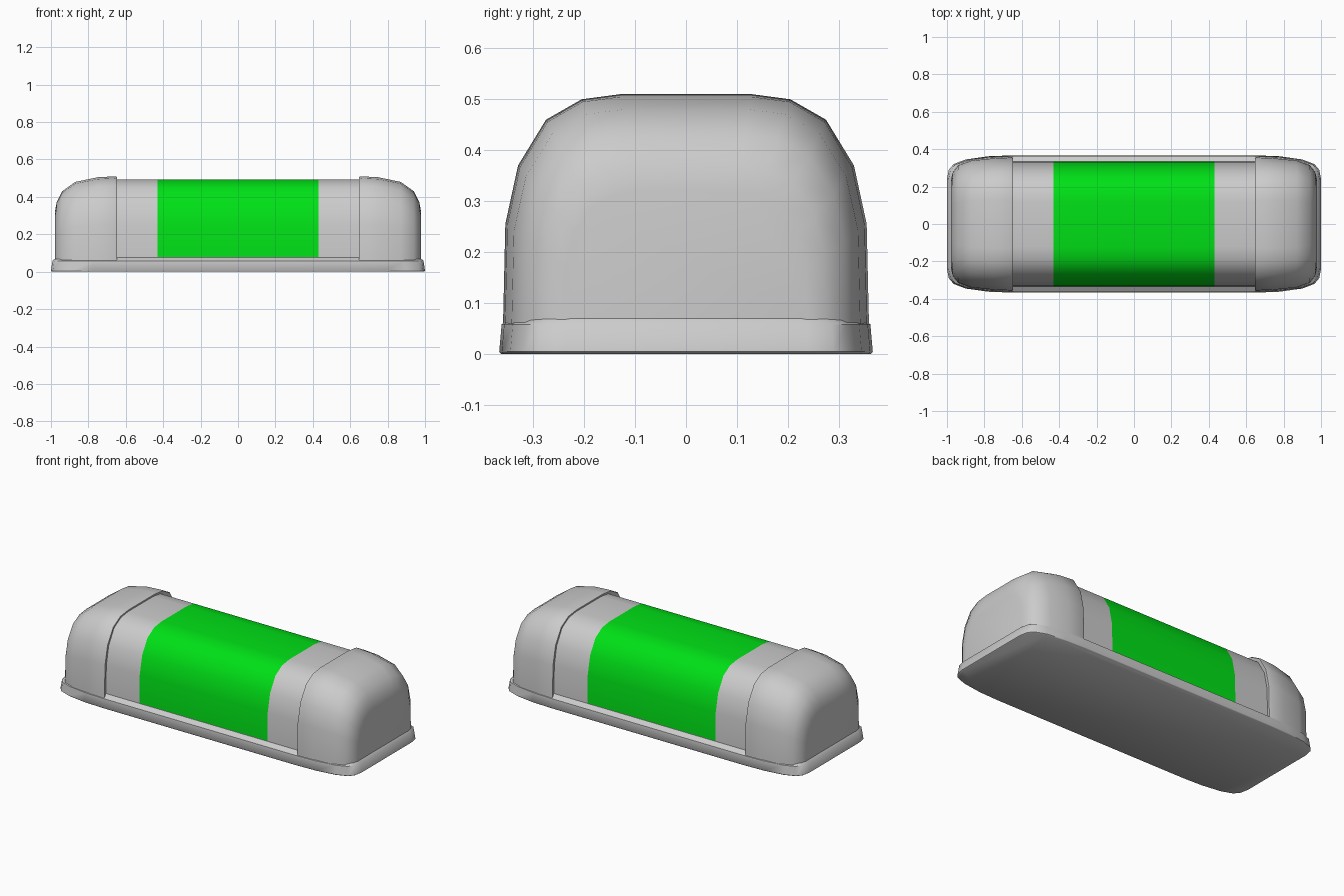
import bpy, bmesh, math

if "Cube" in bpy.data.objects:
    bpy.data.objects.remove(bpy.data.objects["Cube"])

# Half cross-section of the casing: (y, z), from the base up to the flat top
PROFILE = [(0.360, 0.05), (0.359, 0.08), (0.355, 0.255), (0.33, 0.37),
           (0.275, 0.46), (0.205, 0.50), (0.13, 0.51)]
# Quarter outline of the base plate: (x, y)
OUTLINE = [(1.0, 0.24), (0.99, 0.29), (0.965, 0.32), (0.90, 0.345),
           (0.78, 0.362), (0.65, 0.367)]


def section(x, half_width, top):
    """Arch across the casing at x, scaled to a half width and top height."""
    sy, sz = half_width / 0.36, (top - 0.05) / 0.46
    side = [(x, y * sy, 0.05 + (z - 0.05) * sz) for y, z in PROFILE]
    return side + [(px, -y, z) for px, y, z in reversed(side)]


def plate_ring(sx, sy, z):
    """Closed rounded outline at height z."""
    right = [(x * sx, -y * sy) for x, y in reversed(OUTLINE)]
    right += [(x * sx, y * sy) for x, y in OUTLINE]
    return [(x, y, z) for x, y in right + [(-x, -y) for x, y in right]]


def loft(name, rings, closed, angle, cap_first=False, cap_last=False, mats=()):
    """Skin a row of rings, with outward faces."""
    bm = bmesh.new()
    loops = [[bm.verts.new(p) for p in ring] for ring in rings]
    for a, b in zip(loops, loops[1:]):
        n = len(a)
        for i in range(n if closed else n - 1):
            j = (i + 1) % n
            bm.faces.new((a[i], a[j], b[j], b[i]))
    if cap_first:
        bm.faces.new(loops[0])
    if cap_last:
        bm.faces.new(loops[-1])
    bmesh.ops.recalc_face_normals(bm, faces=bm.faces)
    if sum(f.normal.z * f.calc_area() for f in bm.faces if f.calc_center_median().z > 0.03) < 0:
        bmesh.ops.reverse_faces(bm, faces=bm.faces)
    mesh = bpy.data.meshes.new(name)
    bm.to_mesh(mesh)
    bm.free()
    for m in mats:
        mesh.materials.append(m)
    obj = bpy.data.objects.new(name, mesh)
    bpy.context.collection.objects.link(obj)
    bpy.ops.object.select_all(action='DESELECT')
    obj.select_set(True)
    bpy.context.view_layer.objects.active = obj
    bpy.ops.object.shade_smooth_by_angle(angle=math.radians(angle))
    return obj


# Base plate with a flat underside and a sloping ledge that meets the casing
loft("base_plate", [plate_ring(0.995, 0.99, 0), plate_ring(1, 1, 0.004),
                    plate_ring(0.992, 0.987, 0.058),
                    plate_ring(0.97, 0.91, 0.077)], True, 50, True)

# Middle casing with the green band across its centre
grey = bpy.data.materials.new("grey")
grey.diffuse_color = (0.8, 0.8, 0.8, 1)
grey.use_nodes = True
grey.node_tree.nodes["Principled BSDF"].inputs["Base Color"].default_value = grey.diffuse_color
green = bpy.data.materials.new("green")
green.diffuse_color = (0.0, 0.75, 0.008, 1)
green.use_nodes = True
green.node_tree.nodes["Principled BSDF"].inputs["Base Color"].default_value = green.diffuse_color
body = loft("middle_casing", [section(x, 0.334, 0.493)
                              for x in (-0.66, -0.43, 0.43, 0.66)],
            False, 40, mats=(grey, green))
for face in body.data.polygons:
    if abs(face.center.x) < 0.1 and face.center.z > 0.08:
        face.material_index = 1

# Rounded end caps with a small lip over the casing: (x, half width, top height)
CAP = [(0.655, 0.332, 0.491), (0.648, 0.357, 0.507), (0.655, 0.36, 0.51),
       (0.75, 0.356, 0.505), (0.87, 0.343, 0.48), (0.94, 0.317, 0.43),
       (0.97, 0.275, 0.37), (0.979, 0.24, 0.32)]
for name, side in (("right_end_cap", 1), ("left_end_cap", -1)):
    loft(name, [section(side * x, w, t) for x, w, t in CAP], False, 50,
         cap_last=True)
